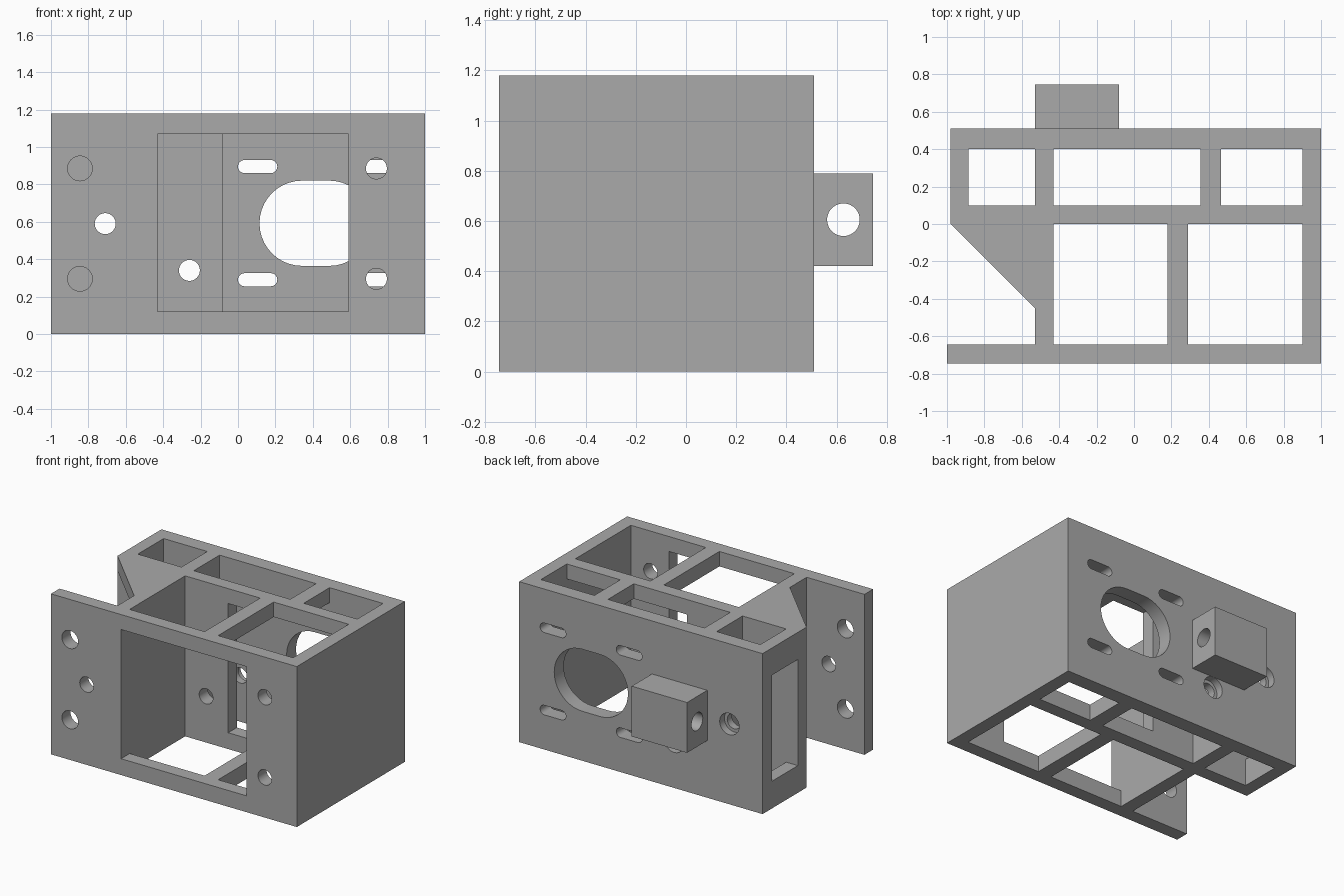
import bpy, bmesh, math

if "Cube" in bpy.data.objects:
    bpy.data.objects.remove(bpy.data.objects["Cube"])

H = 1.18          # height of the bracket
LO, HI = 0.12, 1.07   # lower and upper limits of the large windows

grey = bpy.data.materials.new("grey")
grey.diffuse_color = (0.4, 0.4, 0.4, 1)
grey.use_nodes = True
grey.node_tree.nodes["Principled BSDF"].inputs["Base Color"].default_value = grey.diffuse_color


def prism(name, pts, axis, lo, hi):
    """Extrude a 2D outline along an axis."""
    put = {"x": lambda u, v, w: (w, u, v),
           "y": lambda u, v, w: (u, w, v),
           "z": lambda u, v, w: (u, v, w)}[axis]
    bm = bmesh.new()
    a = [bm.verts.new(put(u, v, lo)) for u, v in pts]
    b = [bm.verts.new(put(u, v, hi)) for u, v in pts]
    bm.faces.new(a)
    bm.faces.new(b[::-1])
    n = len(pts)
    for i in range(n):
        j = (i + 1) % n
        bm.faces.new((a[j], a[i], b[i], b[j]))
    bmesh.ops.recalc_face_normals(bm, faces=bm.faces)
    me = bpy.data.meshes.new(name)
    bm.to_mesh(me)
    bm.free()
    me.materials.append(grey)
    ob = bpy.data.objects.new(name, me)
    bpy.context.collection.objects.link(ob)
    return ob


def rect(u0, u1, v0, v1):
    return [(u0, v0), (u1, v0), (u1, v1), (u0, v1)]


def circle(u, v, r, n=40):
    return [(u + r * math.cos(2 * math.pi * i / n),
             v + r * math.sin(2 * math.pi * i / n)) for i in range(n)]


def stadium(u, v, half, r, n=20):
    """Horizontal slot outline with round ends."""
    pts = []
    for side, start in ((1, -math.pi / 2), (-1, math.pi / 2)):
        for i in range(n + 1):
            t = start + math.pi * i / n
            pts.append((u + side * (half - r) + r * math.cos(t), v + r * math.sin(t)))
    return pts


def cut(ob, cutters):
    """Subtract every cutter, bake the result and delete the cutters."""
    for c in cutters:
        c.hide_render = True
        m = ob.modifiers.new("cut", "BOOLEAN")
        m.operation = "DIFFERENCE"
        m.solver = "EXACT"
        m.object = c
    dg = bpy.context.evaluated_depsgraph_get()
    me = bpy.data.meshes.new_from_object(ob.evaluated_get(dg))
    ob.modifiers.clear()
    ob.data = me
    for c in cutters:
        bpy.data.objects.remove(c)
    bpy.ops.object.select_all(action="DESELECT")
    ob.select_set(True)
    bpy.context.view_layer.objects.active = ob
    bpy.ops.object.shade_smooth_by_angle(angle=math.radians(30))


# main bracket block
body = prism("bracket_body", rect(-1, 1, -0.745, 0.51), "z", 0, H)
cutters = []

# vertical pockets, open top and bottom
for x0, x1, y0, y1 in ((-0.885, -0.53, 0.1, 0.4), (-0.43, 0.355, 0.1, 0.4),
                       (0.465, 0.9, 0.1, 0.4), (-0.43, 0.18, -0.645, 0),
                       (0.29, 0.9, -0.645, 0)):
    cutters.append(prism("pocket", rect(x0, x1, y0, y1), "z", -0.1, H + 0.1))

# left recess, leaving a triangular gusset at the top
cutters.append(prism("recess", [(-1.1, 0.6), (-1.1, -0.645), (-0.53, -0.645),
                                (-0.53, -0.45), (-0.98, 0), (-0.98, 0.6)],
                     "z", -0.1, H + 0.1))
cutters.append(prism("under_gusset", rect(-1.1, -0.53, -0.645, 0), "z", -0.1, HI))

# front window, inner window and left side window
cutters.append(prism("front_window", rect(-0.43, 0.59, LO, HI), "y", -0.9, 0))
cutters.append(prism("inner_window", rect(-0.08, 0.9, LO, HI), "y", -0.2, 0.4))
cutters.append(prism("side_window", rect(0.1, 0.4, 0.2, 0.98), "x", -1.2, -0.8))

# round holes of the front plate
for x, z, r in ((-0.845, 0.885, 0.066), (-0.845, 0.295, 0.066), (-0.71, 0.59, 0.056),
                (0.74, 0.885, 0.056), (0.74, 0.295, 0.056)):
    cutters.append(prism("plate_hole", circle(x, z, r), "y", -0.9, -0.6))

# bolt holes through middle and back walls, counterbored at the back
for x, z in ((-0.71, 0.59), (-0.26, 0.34)):
    cutters.append(prism("bolt_hole", circle(x, z, 0.056), "y", -0.05, 0.6))
    cutters.append(prism("counterbore", circle(x, z, 0.079), "y", 0.455, 0.6))

# large opening and four slots in the back wall
cutters.append(prism("motor_hole", stadium(0.415, 0.592, 0.3, 0.228), "y", 0.3, 0.6))
for x in (0.105, 0.725):
    for z in (0.29, 0.895):
        cutters.append(prism("slot", stadium(x, z, 0.105, 0.035), "y", 0.3, 0.6))
cut(body, cutters)

# rear lug with cross bore
lug = prism("rear_lug", rect(-0.53, -0.08, 0.42, 0.79), "y", 0.51, 0.745)
cut(lug, [prism("lug_bore", circle(0.627, 0.605, 0.065), "x", -0.7, 0.1)])
